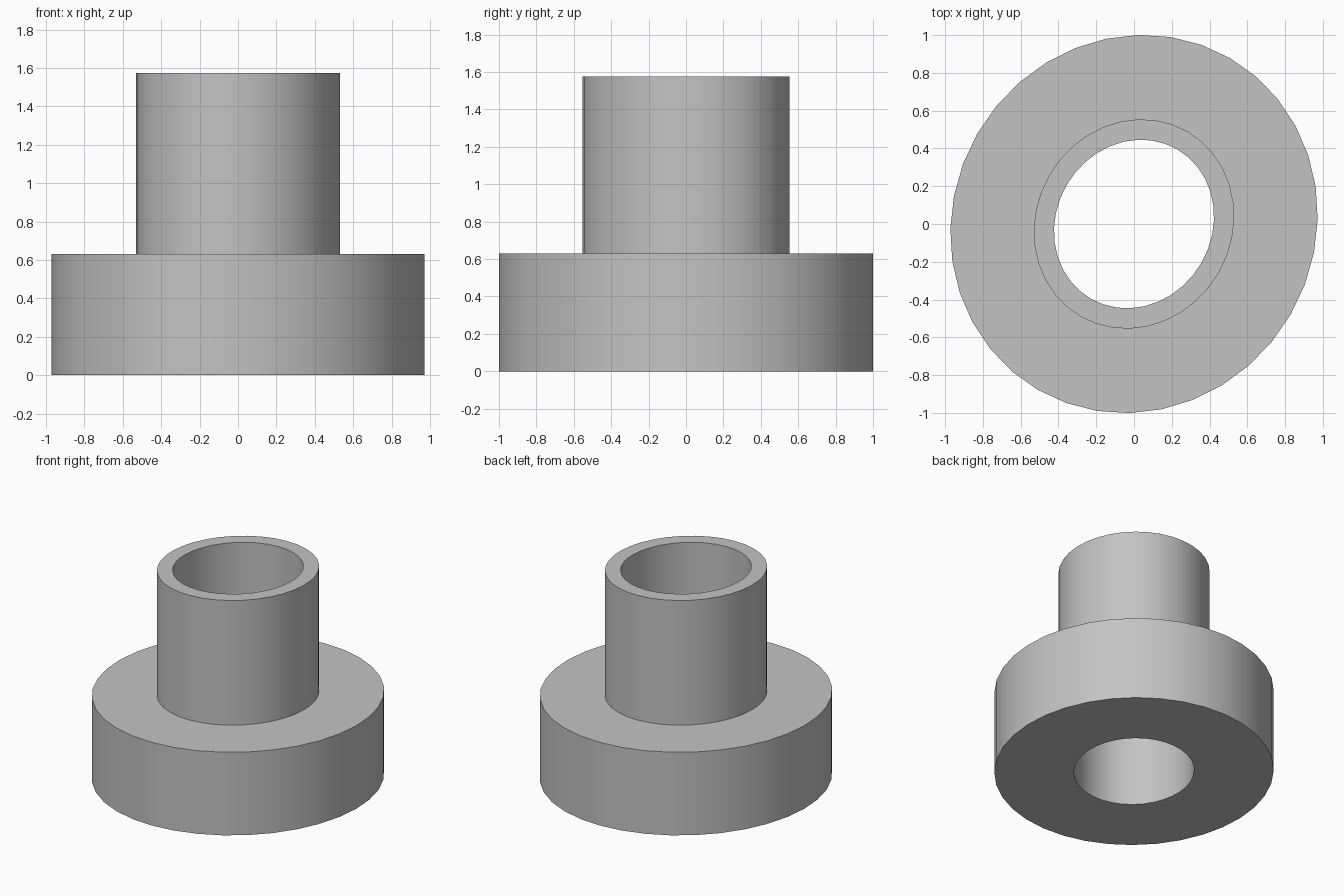
import bpy, bmesh, math

cube = bpy.data.objects.get("Cube")
if cube:
    bpy.data.objects.remove(cube, do_unlink=True)

SEGMENTS = 36
TILT = math.radians(60)  # direction of the long axis of the slightly oval outline

# Plain grey material
grey = bpy.data.materials.new("plain_grey")
colour = (0.55, 0.55, 0.55, 1)
grey.use_nodes = True
grey.diffuse_color = colour
grey.node_tree.nodes["Principled BSDF"].inputs["Base Color"].default_value = colour


def oval_ring(bm, long_radius, short_radius, z):
    """Ring of vertices on a tilted oval."""
    ring = []
    for i in range(SEGMENTS):
        t = 2 * math.pi * i / SEGMENTS
        u, v = long_radius * math.cos(t), short_radius * math.sin(t)
        x = u * math.cos(TILT) - v * math.sin(TILT)
        y = u * math.sin(TILT) + v * math.cos(TILT)
        ring.append(bm.verts.new((x, y, z)))
    return ring


# Flanged bushing: closed profile of ovals swept round the bore
BORE, NECK, FLANGE = (0.457, 0.412), (0.566, 0.518), (1.015, 0.958)
SHOULDER, TOP = 0.63, 1.575
profile = [(BORE, 0), (FLANGE, 0), (FLANGE, SHOULDER),
           (NECK, SHOULDER), (NECK, TOP), (BORE, TOP)]

bm = bmesh.new()
rings = [oval_ring(bm, *radii, z) for radii, z in profile]
for k, lower in enumerate(rings):
    upper = rings[(k + 1) % len(rings)]
    for i in range(SEGMENTS):
        j = (i + 1) % SEGMENTS
        bm.faces.new((lower[i], lower[j], upper[j], upper[i]))
bmesh.ops.recalc_face_normals(bm, faces=bm.faces)
mesh = bpy.data.meshes.new("flanged_bushing")
bm.to_mesh(mesh)
bm.free()
mesh.materials.append(grey)

bushing = bpy.data.objects.new("flanged_bushing", mesh)
bpy.context.collection.objects.link(bushing)
bpy.ops.object.select_all(action="DESELECT")
bushing.select_set(True)
bpy.context.view_layer.objects.active = bushing
bpy.ops.object.shade_smooth_by_angle(angle=math.radians(30))
